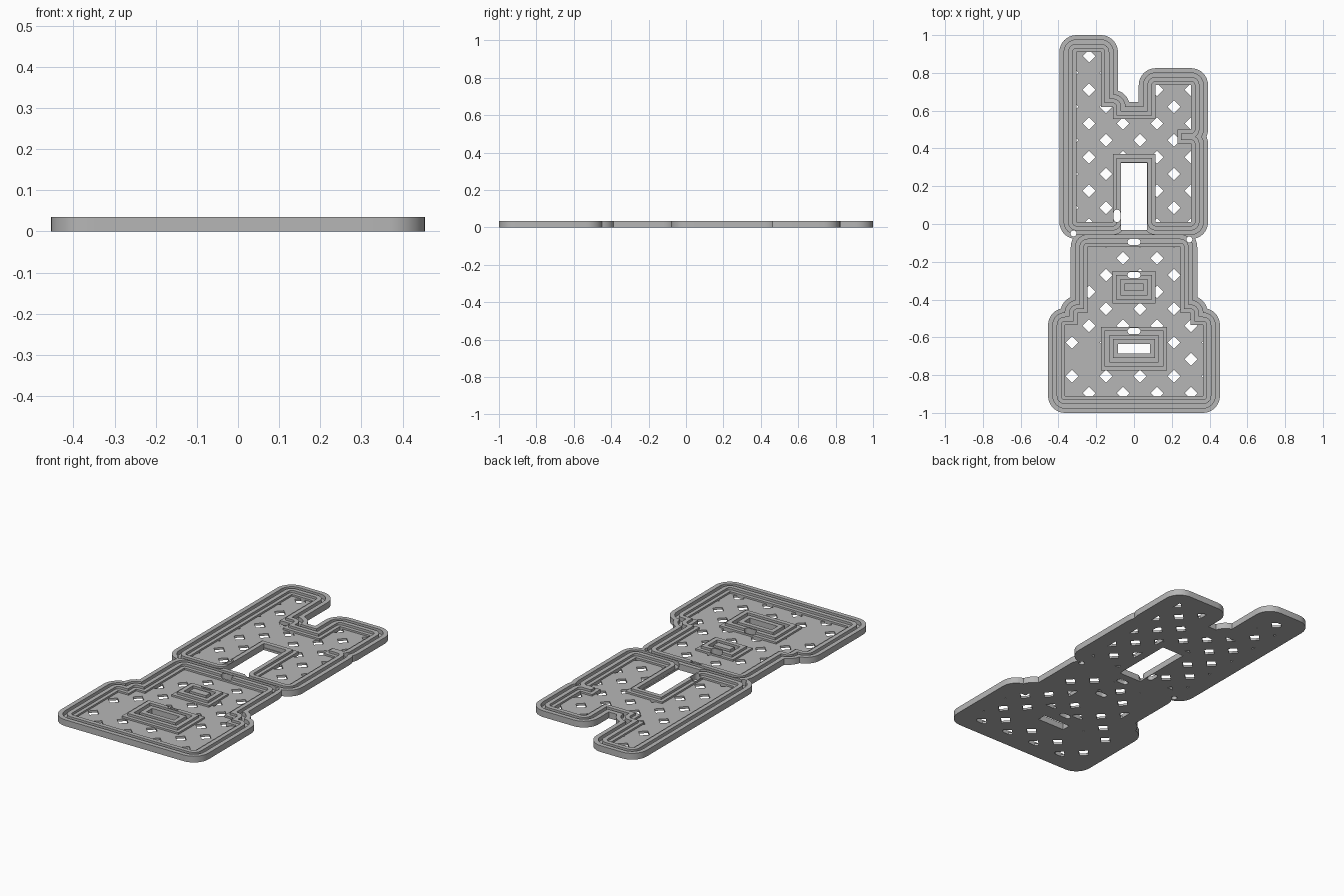
import bpy, bmesh, math
from mathutils import Vector
from mathutils.geometry import delaunay_2d_cdt

if "Cube" in bpy.data.objects:
    bpy.data.objects.remove(bpy.data.objects["Cube"], do_unlink=True)

grey = bpy.data.materials.new("plain_grey")
grey.use_nodes = True
colour = (0.47, 0.47, 0.47, 1)
grey.diffuse_color = colour
grey.node_tree.nodes["Principled BSDF"].inputs["Base Color"].default_value = colour

FLOOR, LEDGE, TOP = 0.012, 0.022, 0.035
BANDS = [("floor", 0), ("ledge", 0.02), ("wall", 0.044), ("groove", 0.065), ("rim", 0.09)]

# Tray floors as rectangles: x0, y0, x1, y1
upper = [(-0.305, 0.01, -0.175, 0.91), (-0.305, 0.01, -0.112, 0.62),
         (-0.305, 0.37, 0.23, 0.555), (0.115, 0.01, 0.23, 0.735),
         (0.2, 0.01, 0.302, 0.425), (0.2, 0.5, 0.302, 0.735)]
lower = [(-0.245, -0.25, 0.245, -0.122), (-0.245, -0.545, 0.245, -0.42),
         (-0.3, -0.545, 0.3, -0.47), (-0.365, -0.91, 0.365, -0.775)]
for s in (-1, 1):
    for a, y0, b, y1 in ((0.115, -0.5, 0.245, -0.2), (0.175, -0.91, 0.365, -0.535)):
        lower.append((min(s * a, s * b), y0, max(s * a, s * b), y1))

# Openings through everything
windows = [(-0.07, -0.06, 0.07, 0.322), (-0.07, -0.376, 0.07, -0.294),
           (-0.131, -0.731, 0.131, -0.589)]
# Cable slots: x, y, half length x, half length y, radius
slots = [(-0.09, 0.043, 0, 0.015, 0.018), (0, -0.095, 0.018, 0, 0.016),
         (0, -0.27, 0.018, 0, 0.016), (0, -0.567, 0.018, 0, 0.016),
         (-0.32, -0.05, 0, 0, 0.016), (0.293, -0.082, 0, 0, 0.016)]

points, loops, tags = [], [], []


def add_shape(tag, outline):
    start = len(points)
    points.extend(Vector(p) for p in outline)
    loops.append(list(range(start, len(points))))
    tags.append(tag)


def rounded(x0, y0, x1, y1, r, steps=8):
    """Rectangle grown by r with round corners, counter-clockwise."""
    corners = [(x1, y1), (x0, y1), (x0, y0), (x1, y0)]
    if r == 0:
        return corners
    pts = []
    for k, (cx, cy) in enumerate(corners):
        for i in range(steps + 1):
            a = math.pi / 2 * (k + i / steps)
            p = (cx + r * math.cos(a), cy + r * math.sin(a))
            if not pts or math.dist(p, pts[-1]) > 1e-5:
                pts.append(p)
    if math.dist(pts[0], pts[-1]) < 1e-5:
        pts.pop()
    return pts


for rect in upper + lower:
    for band, grow in BANDS:
        add_shape(band, rounded(*rect, grow))
for rect in windows:
    add_shape("window", rounded(*rect, 0))
for x, y, hx, hy, r in slots:
    add_shape("slot", rounded(x - hx, y - hy, x + hx, y + hy, r, 4))

# Staggered lattice of diamond vents
D = 0.034
for j in range(22):
    for i in range(-1, 8):
        if (i + j) % 2:
            continue
        if i == 0 and j in (12, 18):
            continue
        x, y = -0.238 + 0.09 * i, 0.889 - 0.0892 * j
        add_shape("vent", [(x + D, y), (x, y + D), (x - D, y), (x, y - D)])

# Overlay all outlines and sort the cells into bands
verts, _, cells, _, _, sources = delaunay_2d_cdt(points, [], loops, 1, 1e-5, True)
regions = {name: [] for name, _ in BANDS}
for cell, src in zip(cells, sources):
    inside = {tags[i] for i in src}
    band = next((n for n, _ in BANDS if n in inside), None)
    if band is None or "slot" in inside:
        continue
    if "window" in inside and band in ("groove", "rim"):
        # The lower tray's edge closes the bottom of the long window
        if sum((verts[i].y for i in cell)) / 3 > -0.032:
            continue
    if band == "floor" and "vent" in inside:
        continue
    regions[band].append(cell)


def solid(name, faces, z0, z1):
    """Extrude a set of flat cells from z0 to z1."""
    bm = bmesh.new()
    made = {}
    for f in faces:
        for i in f:
            if i not in made:
                made[i] = bm.verts.new((verts[i].x, verts[i].y, z0))
        bm.faces.new([made[i] for i in f])
    ext = bmesh.ops.extrude_face_region(bm, geom=bm.faces[:], use_keep_orig=True)
    moved = [g for g in ext["geom"] if isinstance(g, bmesh.types.BMVert)]
    bmesh.ops.translate(bm, vec=(0, 0, z1 - z0), verts=moved)
    bmesh.ops.recalc_face_normals(bm, faces=bm.faces[:])
    mesh = bpy.data.meshes.new(name)
    bm.to_mesh(mesh)
    bm.free()
    mesh.materials.append(grey)
    ob = bpy.data.objects.new(name, mesh)
    bpy.context.collection.objects.link(ob)
    bpy.ops.object.select_all(action="DESELECT")
    ob.select_set(True)
    bpy.context.view_layer.objects.active = ob
    bpy.ops.object.shade_smooth_by_angle(angle=math.radians(30))


# Perforated base, inner ledge, tray wall and outer rim
solid("base_plate", sum(regions.values(), []), 0, FLOOR)
solid("inner_ledge", regions["ledge"], FLOOR, LEDGE)
solid("tray_wall", regions["wall"], FLOOR, TOP)
solid("outer_rim", regions["rim"], FLOOR, TOP)
